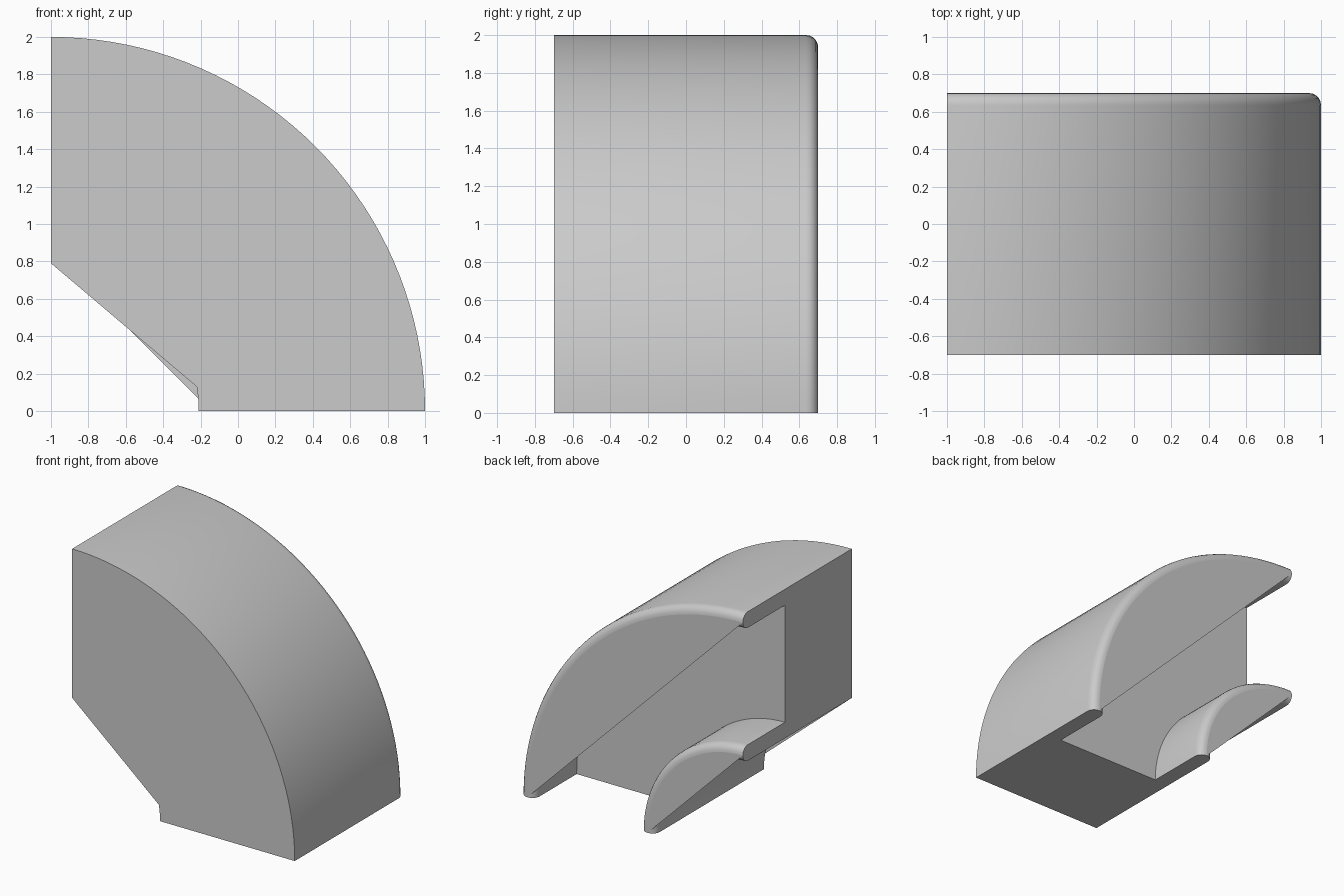
import bpy, bmesh
from math import sin, cos, pi

if "Cube" in bpy.data.objects:
    bpy.data.objects.remove(bpy.data.objects["Cube"])

SEGS = 38            # steps round the quarter bend
R_IN, R_OUT = 0.79, 2.0
Y_FRONT, Y_BACK, Y_FLOOR = -0.7, 0.7, 0.16
WALL = 0.13
LIP = WALL / 2       # rim is fully rounded


def lip(r_outer, steps=10):
    """Half-round wall rim, from the outer side over to the inner side."""
    rc, yc = r_outer - LIP, Y_BACK - LIP
    return [(rc + LIP * cos(pi * i / steps), yc + LIP * sin(pi * i / steps))
            for i in range(steps + 1)]


# Channel cross-section as (radius, y): thick base, two round-topped walls
outer_lip, inner_lip = lip(R_OUT), lip(R_IN + WALL)
profile = [(R_IN, Y_FRONT), (R_OUT, Y_FRONT)] + outer_lip
profile += [(R_OUT - WALL, Y_FLOOR), (R_IN + WALL, Y_FLOOR)] + inner_lip
outer_top = 2 + len(outer_lip) // 2
inner_top = 2 + len(outer_lip) + 2 + len(inner_lip) // 2

# Sweep the section a quarter turn about the corner at x = -1, z = 0
bm = bmesh.new()
rings = []
for r, y in profile:
    angles = [pi / 2 * j / SEGS for j in range(SEGS + 1)]
    rings.append([bm.verts.new((-1 + r * cos(a), y, r * sin(a))) for a in angles])
n = len(rings)
for i in range(1, n):
    p, q = rings[i], rings[(i + 1) % n]
    for j in range(SEGS):
        bm.faces.new((p[j], q[j], q[j + 1], p[j + 1]))

# End faces
bm.faces.new([ring[0] for ring in reversed(rings)])
bm.faces.new([ring[-1] for ring in rings])

# Front plate, its inner edge cut straight across most of the bend
bm.faces.new(rings[1] + [rings[0][-1]] + rings[0][4::-1])

# Flat webs filling each rim between its arc and the straight chord
for k in (outer_top, inner_top):
    bm.faces.new(rings[k][::-1])

mesh = bpy.data.meshes.new("channel_bend")
bm.to_mesh(mesh)
bm.free()
bend = bpy.data.objects.new("channel_bend", mesh)
bpy.context.collection.objects.link(bend)
bpy.context.view_layer.objects.active = bend
bend.select_set(True)
bpy.ops.object.shade_smooth_by_angle(angle=pi / 6)
